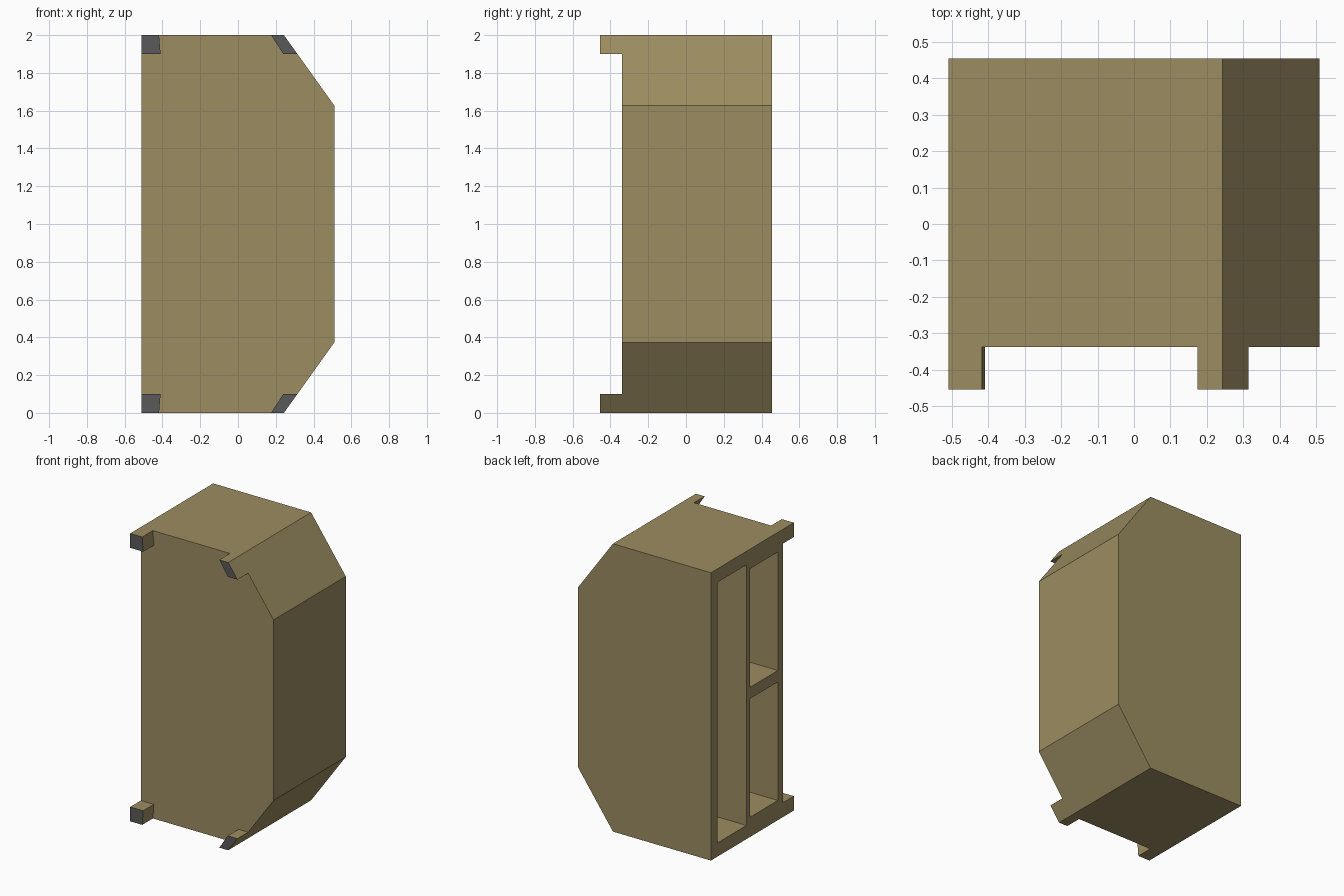
import bpy, bmesh

if "Cube" in bpy.data.objects:
    bpy.data.objects.remove(bpy.data.objects["Cube"])


def material(name, color):
    mat = bpy.data.materials.new(name)
    mat.diffuse_color = color
    mat.use_nodes = True
    mat.node_tree.nodes["Principled BSDF"].inputs["Base Color"].default_value = mat.diffuse_color
    return mat


def prism(name, profile, y0, y1):
    """Extrude an x-z outline from y0 to y1."""
    bm = bmesh.new()
    face = bm.faces.new([bm.verts.new((x, y0, z)) for x, z in profile])
    ext = bmesh.ops.extrude_face_region(bm, geom=[face])
    verts = [g for g in ext["geom"] if isinstance(g, bmesh.types.BMVert)]
    bmesh.ops.translate(bm, vec=(0, y1 - y0, 0), verts=verts)
    bmesh.ops.recalc_face_normals(bm, faces=bm.faces)
    mesh = bpy.data.meshes.new(name)
    bm.to_mesh(mesh)
    bm.free()
    obj = bpy.data.objects.new(name, mesh)
    bpy.context.collection.objects.link(obj)
    return obj


def mirrored(half):
    """Complete an outline by mirroring its lower half about z = 1."""
    return half + [(x, 2 - z) for x, z in reversed(half)]


def cut(obj, cutter):
    cutter.hide_render = True
    mod = obj.modifiers.new("cut", 'BOOLEAN')
    mod.operation, mod.solver, mod.object = 'DIFFERENCE', 'EXACT', cutter
    bpy.context.view_layer.objects.active = obj
    bpy.ops.object.modifier_apply(modifier=mod.name)
    bpy.data.objects.remove(cutter)


# cabinet block with two chamfered edges
cabinet = prism("cabinet", mirrored([(-0.51, 0), (0.243, 0), (0.51, 0.373)]), -0.455, 0.455)
cabinet.data.materials.append(material("tan_paint", (0.33, 0.265, 0.12, 1)))
cabinet.data.materials.append(material("dark_grey", (0.1, 0.1, 0.105, 1)))

# trim the front back, leaving four corner lugs
lug_gap = mirrored([(0.11, -0.1), (0.24, 0.1), (0.7, 0.1)])
lug_gap += list(reversed(mirrored([(-0.426, -0.1), (-0.41, 0.1), (-0.7, 0.1)])))
cut(cabinet, prism("lug_cutter", lug_gap, -0.6, -0.338))

# open bays in the left side: one tall, two stacked
for y0, y1, z0, z1 in [(0.065, 0.38, 0.095, 1.905),
                       (-0.28, 0.025, 0.137, 0.96),
                       (-0.28, 0.025, 1.04, 1.863)]:
    box = [(-0.7, z0), (0.22, z0), (0.22, z1), (-0.7, z1)]
    cut(cabinet, prism("bay_cutter", box, y0, y1))

# grey lug ends
for p in cabinet.data.polygons:
    p.material_index = 1 if p.center.y < -0.45 else 0
